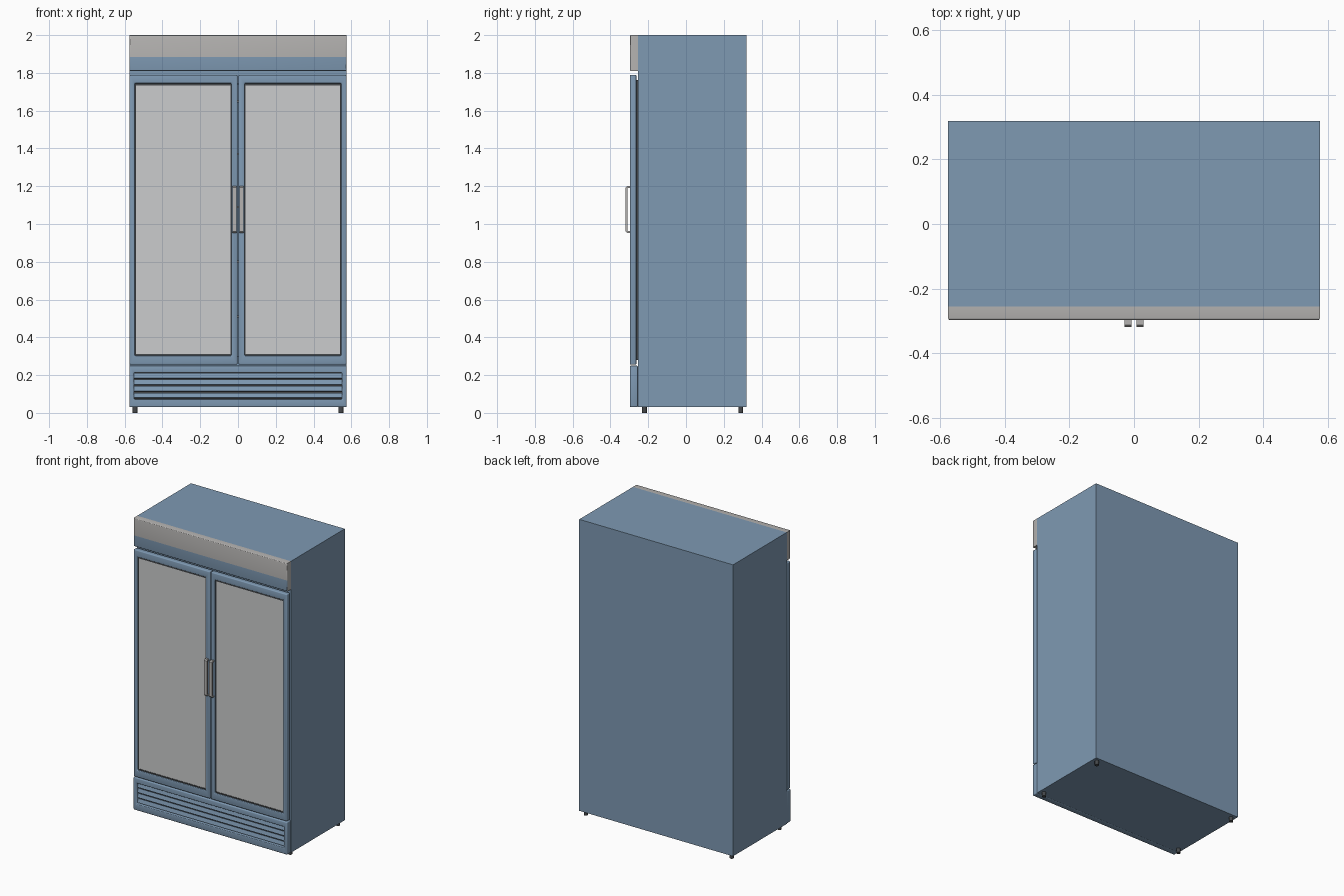
import bpy, bmesh, math
from mathutils import Matrix

if "Cube" in bpy.data.objects:
    bpy.data.objects.remove(bpy.data.objects["Cube"])


def material(name, r, g, b):
    m = bpy.data.materials.new(name)
    m.diffuse_color = (r, g, b, 1)
    m.use_nodes = True
    m.node_tree.nodes["Principled BSDF"].inputs["Base Color"].default_value = m.diffuse_color
    return m


BLUE = material("blue_paint", 0.21, 0.32, 0.45)
METAL = material("grey_metal", 0.46, 0.45, 0.44)
GLASS = material("pale_glass", 0.6, 0.605, 0.615)
DARK = material("dark_rubber", 0.06, 0.065, 0.07)


def finish(name, bm, mats, bevel=0.0):
    if bevel:
        sharp = [e for e in bm.edges if e.is_manifold and e.calc_face_angle(0) > 0.5]
        bmesh.ops.bevel(bm, geom=sharp, offset=bevel, segments=3, profile=0.5, affect='EDGES')
    bmesh.ops.recalc_face_normals(bm, faces=bm.faces)
    me = bpy.data.meshes.new(name)
    bm.to_mesh(me)
    bm.free()
    for m in mats:
        me.materials.append(m)
    ob = bpy.data.objects.new(name, me)
    bpy.context.collection.objects.link(ob)
    bpy.ops.object.select_all(action='DESELECT')
    ob.select_set(True)
    bpy.context.view_layer.objects.active = ob
    bpy.ops.object.shade_smooth_by_angle(angle=math.radians(35))
    return ob


def box_bm(x0, x1, y0, y1, z0, z1):
    bm = bmesh.new()
    bmesh.ops.create_cube(bm, size=1)
    for v in bm.verts:
        v.co = (x0 if v.co.x < 0 else x1, y0 if v.co.y < 0 else y1, z0 if v.co.z < 0 else z1)
    return bm


def box(name, dims, mat, bevel=0.0):
    return finish(name, box_bm(*dims), [mat], bevel)


def frame(name, outer, inner, y0, y1, mat, bevel=0.0):
    """Rectangular frame; outer and inner are (x0, x1, z0, z1)."""
    bm = bmesh.new()
    loops = []
    for (x0, x1, z0, z1), y in ((outer, y0), (inner, y0), (inner, y1), (outer, y1)):
        loops.append([bm.verts.new(c) for c in
                      ((x0, y, z0), (x1, y, z0), (x1, y, z1), (x0, y, z1))])
    for i in range(4):
        a, b = loops[i], loops[(i + 1) % 4]
        for j in range(4):
            k = (j + 1) % 4
            bm.faces.new((a[j], a[k], b[k], b[j]))
    bmesh.ops.recalc_face_normals(bm, faces=bm.faces)
    return finish(name, bm, [mat], bevel)


# Cabinet: box with a recess cut into the front
bm = box_bm(-0.575, 0.575, -0.255, 0.319, 0.03, 2.0)
bm.normal_update()
front = min(bm.faces, key=lambda f: f.calc_center_median().y)
bmesh.ops.inset_individual(bm, faces=[front], thickness=0.04)
for v in front.verts:
    v.co.z = 0.3 if v.co.z < 1 else 1.74
bm.normal_update()
bmesh.ops.inset_individual(bm, faces=[front], thickness=0.001, depth=-0.52)
finish("cabinet", bm, [BLUE])

# Shelves behind the glass
for i, z in enumerate((0.51, 0.80, 1.09, 1.37, 1.65)):
    box(f"shelf_{i + 1}", (-0.533, 0.533, -0.22, 0.26, z - 0.006, z + 0.006), METAL)

# Header: metal canopy with a blue band on the lower front
bm = box_bm(-0.575, 0.575, -0.297, -0.255, 1.81, 2.0)
bmesh.ops.bevel(bm, geom=[e for e in bm.edges if all(v.co.y < -0.28 for v in e.verts)],
                offset=0.007, segments=3, profile=0.5, affect='EDGES')
bmesh.ops.bisect_plane(bm, geom=bm.verts[:] + bm.edges[:] + bm.faces[:],
                       plane_co=(0, 0, 1.885), plane_no=(0, 0, 1))
bm.normal_update()
for f in bm.faces:
    if f.normal.y < -0.7 and f.calc_center_median().z < 1.885:
        f.material_index = 1
finish("header", bm, [METAL, BLUE])

# Doors, mirrored left and right
HANDLE = [(-0.294, 0.953), (-0.312, 0.953), (-0.319, 0.96), (-0.319, 1.193), (-0.312, 1.2),
          (-0.294, 1.2), (-0.294, 1.191), (-0.308, 1.191), (-0.311, 1.188),
          (-0.311, 0.965), (-0.308, 0.962), (-0.294, 0.962)]
for side, s in (("left", -1), ("right", 1)):
    def span(a, b, z0, z1):
        return (min(a * s, b * s), max(a * s, b * s), z0, z1)

    frame(f"{side}_door_frame", span(0.003, 0.574, 0.255, 1.79),
          span(0.035, 0.546, 0.303, 1.745), -0.297, -0.263, BLUE, 0.006)
    frame(f"{side}_glass_trim", span(0.033, 0.548, 0.301, 1.747),
          span(0.041, 0.539, 0.311, 1.734), -0.289, -0.268, DARK)
    frame(f"{side}_door_gasket", span(0.012, 0.562, 0.28, 1.762),
          span(0.035, 0.54, 0.305, 1.74), -0.264, -0.254, DARK)
    x0, x1, z0, z1 = span(0.038, 0.542, 0.306, 1.738)
    box(f"{side}_glass", (x0, x1, -0.286, -0.274, z0, z1), GLASS)

    # Handle: bracket outline extruded sideways
    bm = bmesh.new()
    face = bm.faces.new([bm.verts.new((0.008 * s, y, z)) for y, z in HANDLE])
    ext = bmesh.ops.extrude_face_region(bm, geom=[face])
    for v in ext["geom"]:
        if isinstance(v, bmesh.types.BMVert):
            v.co.x = 0.030 * s
    finish(f"{side}_handle", bm, [METAL])

# Lower grille: frame, dark backing and tilted slats
frame("grille_frame", (-0.575, 0.575, 0.03, 0.25), (-0.55, 0.55, 0.073, 0.213),
      -0.297, -0.255, BLUE, 0.006)
box("grille_backing", (-0.552, 0.552, -0.262, -0.256, 0.07, 0.216), DARK)
for i in range(4):
    z = 0.0925 + i * 0.0345
    bm = box_bm(-0.552, 0.552, -0.004, 0.004, -0.0135, 0.0135)
    bmesh.ops.transform(bm, matrix=Matrix.Translation((0, -0.281, z)) @
                        Matrix.Rotation(math.radians(-15), 4, 'X'), verts=bm.verts)
    finish(f"grille_slat_{i + 1}", bm, [BLUE])

# Feet
for sx in (-1, 1):
    for label, y in (("front", -0.22), ("back", 0.29)):
        bm = bmesh.new()
        bmesh.ops.create_cone(bm, cap_ends=True, segments=16, radius1=0.013, radius2=0.013,
                              depth=0.034, matrix=Matrix.Translation((sx * 0.545, y, 0.017)))
        finish(f"{label}_{'left' if sx < 0 else 'right'}_foot", bm, [DARK])
